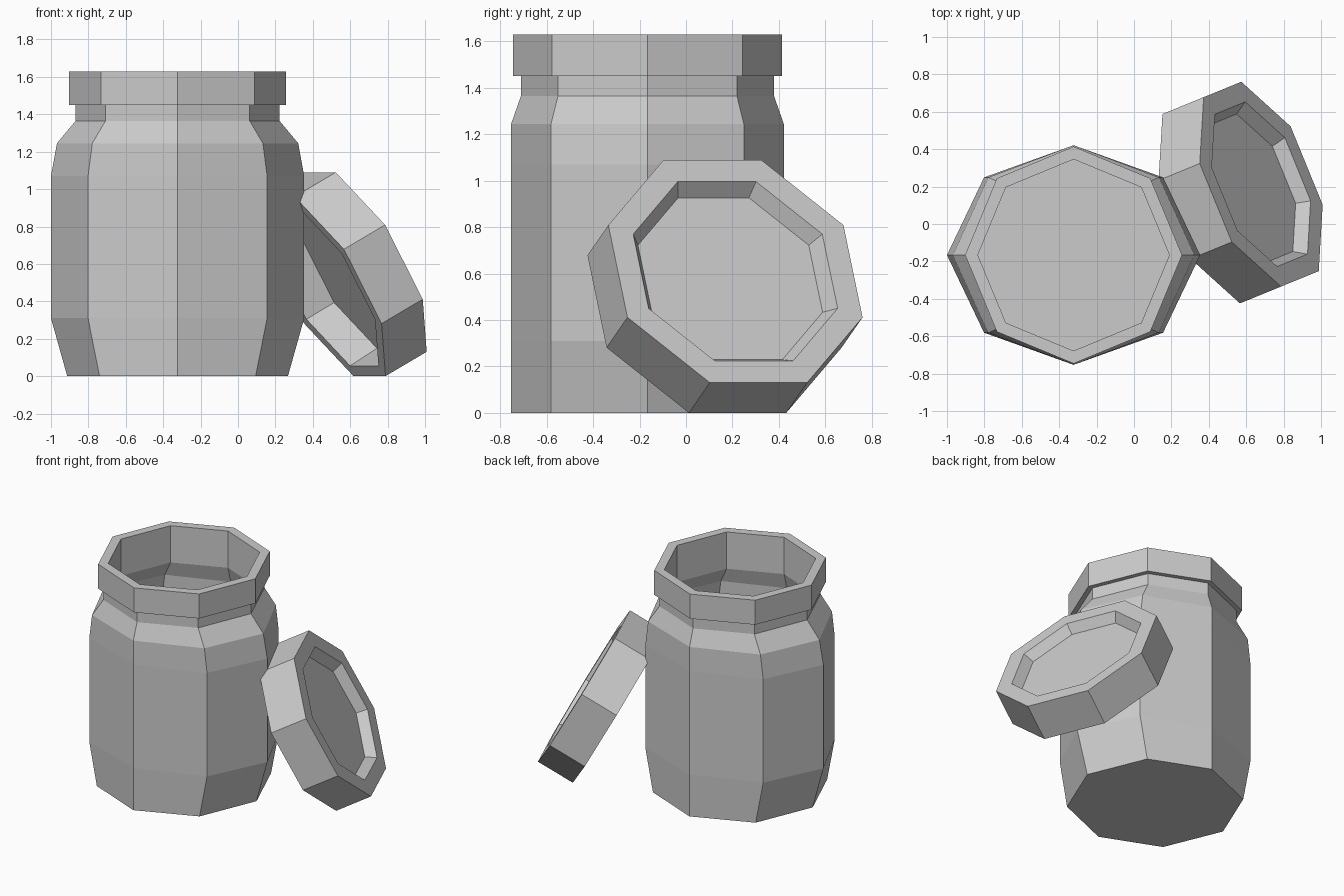
import bpy, bmesh, math
from mathutils import Matrix, Vector

SIDES = 8

if "Cube" in bpy.data.objects:
    bpy.data.objects.remove(bpy.data.objects["Cube"], do_unlink=True)

grey = bpy.data.materials.new("plain_grey")
grey.use_nodes = True
colour = (0.6, 0.6, 0.6, 1)
grey.diffuse_color = colour
grey.node_tree.nodes["Principled BSDF"].inputs["Base Color"].default_value = colour


def loft(name, rings, turn=0.0, matrix=Matrix()):
    """Skin a stack of octagonal rings (x radius, y radius, z), capped at both ends."""
    bm = bmesh.new()
    loops = []
    for rx, ry, z in rings:
        angles = [turn + math.tau * i / SIDES for i in range(SIDES)]
        loops.append([bm.verts.new((rx * math.cos(a), ry * math.sin(a), z)) for a in angles])
    for low, high in zip(loops, loops[1:]):
        for i in range(SIDES):
            j = (i + 1) % SIDES
            bm.faces.new((low[i], low[j], high[j], high[i]))
    bm.faces.new(loops[0][::-1])
    bm.faces.new(loops[-1])
    bmesh.ops.recalc_face_normals(bm, faces=bm.faces[:])
    mesh = bpy.data.meshes.new(name)
    bm.to_mesh(mesh)
    bm.free()
    mesh.materials.append(grey)
    obj = bpy.data.objects.new(name, mesh)
    obj.matrix_world = matrix
    bpy.context.collection.objects.link(obj)
    return obj


# Jar: bulging body, narrow neck and thick collar, then the hollow inside
depth = 0.587
wall = 0.045
body = [(0.59, depth, 0), (0.677, depth, 0.31), (0.677, depth, 1.07), (0.645, depth, 1.245)]
neck_and_collar = [(0.545, 0.545, 1.365), (0.545, 0.545, 1.45),
                   (0.58, 0.58, 1.45), (0.58, 0.58, 1.63)]
mouth = [(0.512, 0.512, 1.63), (0.512, 0.512, 1.36)]
inside = [(rx - wall, ry - wall, max(z, wall)) for rx, ry, z in reversed(body)]
loft("jar", body + neck_and_collar + mouth + inside,
     matrix=Matrix.Translation((-0.323, -0.166, 0)))

# Lid: leaning on the jar, with a deep hollow underneath and a shallow one on top
normal = Vector((0.812, 0.332, 0.48)).normalized()
across = Vector((0, 0, 1)).cross(normal).normalized()
uphill = normal.cross(across)
lean = Matrix((across, uphill, normal)).transposed().to_4x4()
lid_profile = [(0.515, 0.18), (0.524, 0), (0.592, 0),
               (0.592, 0.271), (0.476, 0.271), (0.43, 0.204)]
loft("lid", [(r, r, z) for r, z in lid_profile], turn=math.pi / SIDES,
     matrix=Matrix.Translation((0.46, 0.123, 0.48)) @ lean)
